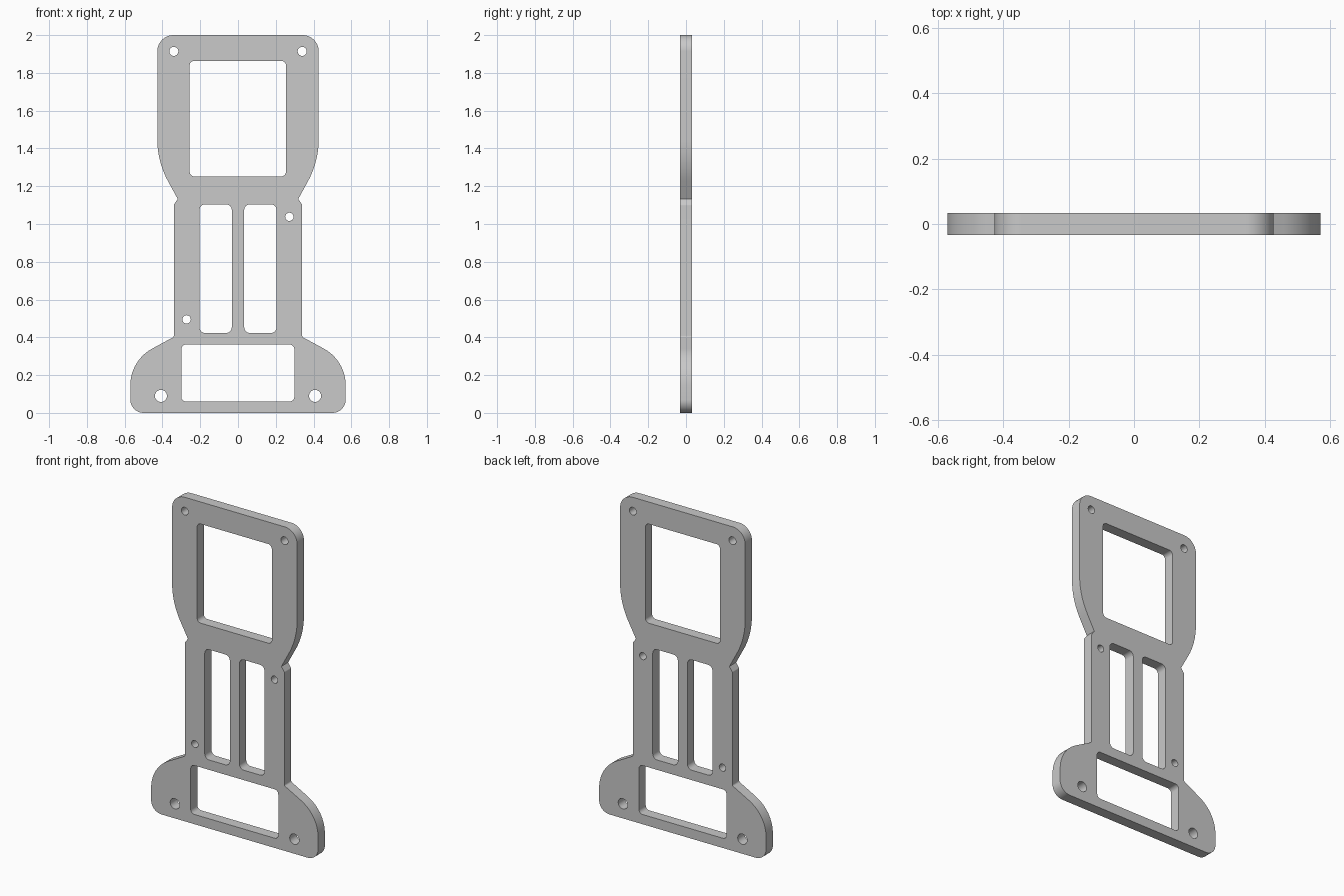
import bpy, bmesh, math
from mathutils import Vector, Matrix

cube = bpy.data.objects.get("Cube")
if cube:
    bpy.data.objects.remove(cube, do_unlink=True)

THICKNESS = 0.066


def rounded(corners):
    """Loop of (x, z, radius) corners turned into points with tangent arcs."""
    points = []
    for i, (x, z, radius) in enumerate(corners):
        here = Vector((x, z))
        before = (Vector(corners[i - 1][:2]) - here).normalized()
        after = (Vector(corners[(i + 1) % len(corners)][:2]) - here).normalized()
        if radius == 0:
            points.append(here)
            continue
        half = before.angle(after) / 2
        centre = here + (before + after).normalized() * radius / math.sin(half)
        start = here + before * radius / math.tan(half) - centre
        end = here + after * radius / math.tan(half) - centre
        steps = 10
        for k in range(steps + 1):
            points.append(centre + start.lerp(end, k / steps).normalized() * radius)
    return points


def window(x0, x1, z0, z1, radius):
    return rounded([(x0, z0, radius), (x1, z0, radius), (x1, z1, radius), (x0, z1, radius)])


def hole(x, z, radius, sides=32):
    angles = [math.tau * i / sides for i in range(sides)]
    return [Vector((x + radius * math.cos(a), z + radius * math.sin(a))) for a in angles]


# Outer outline: foot, waist and head, mirrored left to right
half_outline = [
    (0.57, 0, 0.07), (0.57, 0.278, 0.22), (0.34, 0.402, 0.012),
    (0.34, 1.102, 0.012), (0.319, 1.132, 0), (0.427, 1.33, 0.46), (0.427, 2.0, 0.085),
]
outline = half_outline + [(-x, z, r) for x, z, r in reversed(half_outline)]
loops = [rounded(outline)]

# Head window, twin waist slots and foot window
loops.append(window(-0.256, 0.254, 1.252, 1.864, 0.025))
loops.append(window(-0.3, 0.298, 0.06, 0.362, 0.025))
for x0, x1 in ((-0.204, -0.033), (0.033, 0.204)):
    loops.append(window(x0, x1, 0.423, 1.104, 0.03))

# Screw holes
for side in (-1, 1):
    loops.append(hole(side * 0.34, 1.914, 0.024))
    loops.append(hole(side * 0.408, 0.09, 0.032))
loops.append(hole(0.272, 1.038, 0.022))
loops.append(hole(-0.272, 0.495, 0.022))

# Filled flat profile, extruded to the plate thickness
curve = bpy.data.curves.new("plate_profile", "CURVE")
curve.dimensions = "2D"
curve.fill_mode = "BOTH"
curve.extrude = THICKNESS / 2
for loop in loops:
    spline = curve.splines.new("POLY")
    spline.points.add(len(loop) - 1)
    for point, co in zip(spline.points, loop):
        point.co = (co.x, co.y, 0, 1)
    spline.use_cyclic_u = True
profile = bpy.data.objects.new("plate_profile", curve)
bpy.context.collection.objects.link(profile)
bpy.context.view_layer.update()
mesh = bpy.data.meshes.new_from_object(profile.evaluated_get(bpy.context.evaluated_depsgraph_get()))
bpy.data.objects.remove(profile, do_unlink=True)

# Stand the plate upright and weld it
bm = bmesh.new()
bm.from_mesh(mesh)
bmesh.ops.remove_doubles(bm, verts=bm.verts, dist=0.0002)
bmesh.ops.transform(bm, matrix=Matrix.Rotation(math.pi / 2, 4, "X"), verts=bm.verts)
bmesh.ops.recalc_face_normals(bm, faces=bm.faces)
bm.to_mesh(mesh)
bm.free()
plate = bpy.data.objects.new("frame_plate", mesh)
bpy.context.collection.objects.link(plate)

# Plain grey material
grey = bpy.data.materials.new("plain_grey")
grey.use_nodes = True
colour = (0.585, 0.585, 0.585, 1)
grey.diffuse_color = colour
grey.node_tree.nodes["Principled BSDF"].inputs["Base Color"].default_value = colour
mesh.materials.clear()
mesh.materials.append(grey)

bpy.ops.object.select_all(action="DESELECT")
plate.select_set(True)
bpy.context.view_layer.objects.active = plate
bpy.ops.object.shade_smooth_by_angle(angle=math.radians(30))
